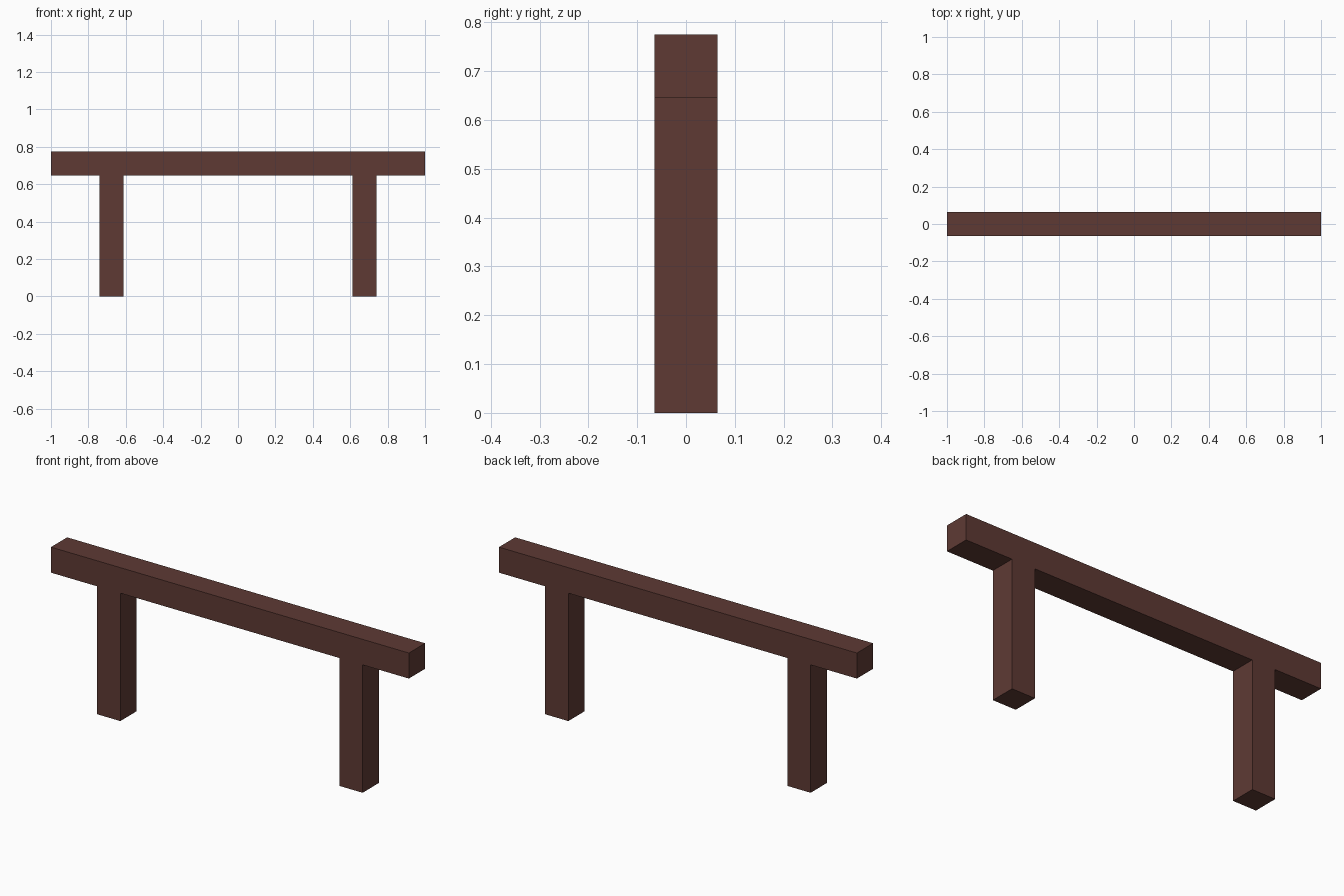
import bpy

if "Cube" in bpy.data.objects:
    bpy.data.objects.remove(bpy.data.objects["Cube"])

# Dark reddish-brown wood
wood = bpy.data.materials.new("dark brown wood")
wood.diffuse_color = (0.112, 0.042, 0.034, 1.0)
wood.use_nodes = True
wood.node_tree.nodes["Principled BSDF"].inputs["Base Color"].default_value = wood.diffuse_color

THICK = 0.129      # square section of all timbers
BEAM_BOTTOM = 0.646


def box(name, centre, size):
    bpy.ops.mesh.primitive_cube_add(size=1, location=centre)
    ob = bpy.context.object
    ob.name = name
    ob.scale = size
    bpy.ops.object.transform_apply(location=False, rotation=False, scale=True)
    ob.data.materials.append(wood)
    return ob


# Horizontal rail
box("top_beam", (0, 0, BEAM_BOTTOM + THICK / 2), (2, THICK, THICK))

# Two posts, mirrored about x = 0
for side, name in ((-1, "left_post"), (1, "right_post")):
    box(name, (side * 0.677, 0, BEAM_BOTTOM / 2), (THICK, THICK, BEAM_BOTTOM))
